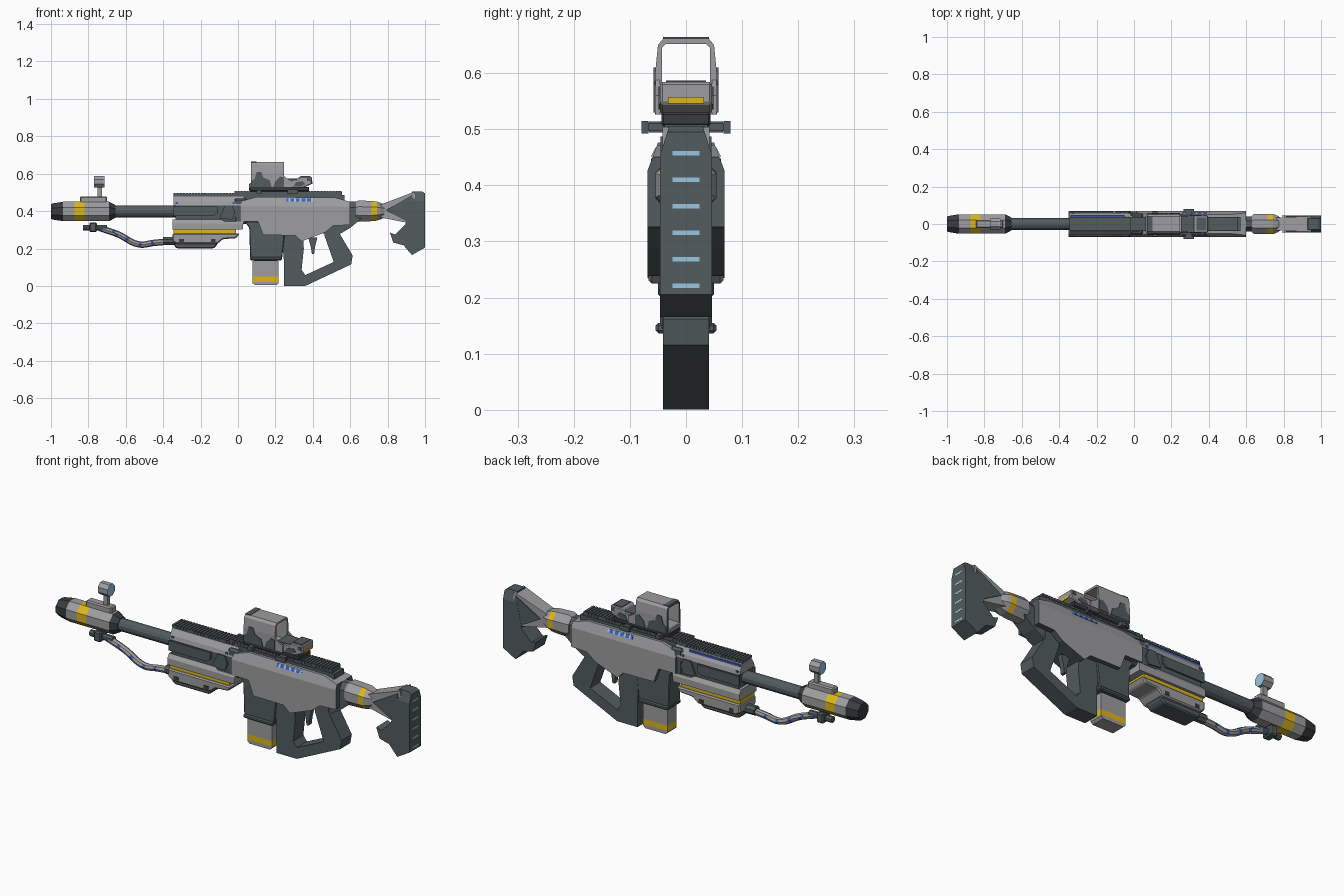
import bpy, bmesh, math

if "Cube" in bpy.data.objects:
    bpy.data.objects.remove(bpy.data.objects["Cube"])


def mat(name, rgb):
    m = bpy.data.materials.new(name)
    m.diffuse_color = (*rgb, 1)
    m.use_nodes = True
    m.node_tree.nodes["Principled BSDF"].inputs["Base Color"].default_value = m.diffuse_color
    return m


GRAY = mat("light gray", (0.34, 0.34, 0.35))
SLATE = mat("dark slate", (0.085, 0.107, 0.112))
BLACK = mat("near black", (0.04, 0.046, 0.05))
YELLOW = mat("yellow", (0.72, 0.47, 0.01))
SKY = mat("light blue", (0.33, 0.56, 0.75))
BLUE = mat("deep blue", (0.05, 0.11, 0.5))


def finish(name, bm, mats, bevel=0):
    bmesh.ops.recalc_face_normals(bm, faces=bm.faces)
    me = bpy.data.meshes.new(name)
    bm.to_mesh(me)
    bm.free()
    ob = bpy.data.objects.new(name, me)
    bpy.context.collection.objects.link(ob)
    for m in mats:
        me.materials.append(m)
    if bevel:
        b = ob.modifiers.new("chamfer", 'BEVEL')
        b.width, b.segments, b.limit_method = bevel, 1, 'ANGLE'
    return ob


def extrude(bm, pts, a, b, axis='y', mi=0):
    """Extrude a 2D outline from a to b: (x, z) along y, or (y, z) along x."""
    P = (lambda p, t: (p[0], t, p[1])) if axis == 'y' else (lambda p, t: (t, p[0], p[1]))
    lo = [bm.verts.new(P(p, a)) for p in pts]
    hi = [bm.verts.new(P(p, b)) for p in pts]
    n = len(pts)
    loops = [lo, hi[::-1]] + [(lo[i], lo[(i + 1) % n], hi[(i + 1) % n], hi[i]) for i in range(n)]
    for vs in loops:
        bm.faces.new(vs).material_index = mi


def prism(name, pts, a, b, m, axis='y', bevel=0):
    bm = bmesh.new()
    extrude(bm, pts, a, b, axis)
    return finish(name, bm, [m], bevel)


def rect(x0, x1, z0, z1):
    return [(x0, z0), (x1, z0), (x1, z1), (x0, z1)]


def box(name, x0, x1, hw, z0, z1, m, bevel=0):
    return prism(name, rect(x0, x1, z0, z1), -hw, hw, m, bevel=bevel)


def plates(name, outlines, y, m, t=0.005):
    """Thin matching plates on both sides."""
    bm = bmesh.new()
    for pts in outlines:
        extrude(bm, pts, y - 0.002, y + t - 0.002)
        extrude(bm, pts, -y + 0.002, -y - t + 0.002)
    return finish(name, bm, [m])


def cut(bm, z):
    bmesh.ops.bisect_plane(bm, geom=bm.verts[:] + bm.edges[:] + bm.faces[:], plane_co=(0, 0, z), plane_no=(0, 0, 1))


def tapered(name, pts, hw, z0, z1, w1, mats, rule=None):
    """Prism whose half width narrows from hw at z0 to w1 at z1."""
    bm = bmesh.new()
    extrude(bm, pts, -hw, hw)
    cut(bm, z0)
    for v in bm.verts:
        if v.co.z > z0:
            v.co.y *= 1 + (w1 / hw - 1) * (v.co.z - z0) / (z1 - z0)
    bmesh.ops.recalc_face_normals(bm, faces=bm.faces)
    bm.normal_update()
    if rule:
        for f in bm.faces:
            f.material_index = rule(f.normal)
    return finish(name, bm, mats)


def loft(name, stations, mats, idx, sides=8):
    """Rings along x given as (x, z, half width y, half height z), one colour per segment."""
    bm = bmesh.new()
    k = 1 / math.cos(math.pi / sides)
    angs = [2 * math.pi * (i + 0.5) / sides for i in range(sides)]
    rings = [[bm.verts.new((x, k * ry * math.cos(a), z + k * rz * math.sin(a))) for a in angs]
             for x, z, ry, rz in stations]
    for s in range(len(rings) - 1):
        for i in range(sides):
            j = (i + 1) % sides
            bm.faces.new((rings[s][i], rings[s][j], rings[s + 1][j], rings[s + 1][i])).material_index = idx[s]
    bm.faces.new(rings[0]).material_index = idx[0]
    bm.faces.new(rings[-1]).material_index = idx[-1]
    return finish(name, bm, mats)


def rail(name, x0, x1, hw, z0, z1, step=0.016):
    """Accessory rail with fine cross slots."""
    bm = bmesh.new()
    extrude(bm, rect(x0, x1, z0, z1 - 0.003), -hw * 0.92, hw * 0.92)
    n = int((x1 - x0) / step)
    s = (x1 - x0) / n
    for i in range(n):
        extrude(bm, rect(x0 + i * s, x0 + (i + 0.7) * s, z1 - 0.014, z1), -hw, hw)
    return finish(name, bm, [SLATE])


# Barrel and muzzle
loft("muzzle", [(-1, .398, .04, .04), (-.985, .398, .044, .044), (-.935, .398, .052, .052),
                (-.875, .398, .052, .052), (-.82, .398, .052, .052), (-.69, .398, .052, .052),
                (-.655, .398, .034, .034)], [BLACK, GRAY, YELLOW], [0, 0, 1, 2, 1, 0])
loft("barrel", [(-.67, .398, .031, .031), (-.3, .398, .031, .031)], [SLATE], [0], 12)
# Front sight
box("front_sight_base", -.845, -.7, .022, .44, .479, GRAY, .006)
box("front_sight_post", -.752, -.728, .01, .45, .545, GRAY)
loft("front_sight_lens", [(-.77, .557, .03, .03), (-.767, .557, .03, .03), (-.718, .557, .03, .03),
                          (-.715, .557, .03, .03)], [SKY, GRAY], [0, 1, 0])
# Hose with clamp and short blue markings
loft("hose_connector", [(-.83, .31, .015, .015), (-.70, .31, .015, .015)], [SLATE], [0])
box("hose_clamp", -.795, -.755, .03, .288, .34, SLATE, .006)
cu = bpy.data.curves.new("hose", 'CURVE')
cu.dimensions, cu.bevel_depth, cu.bevel_resolution, cu.resolution_u = '3D', .017, 2, 6
sp = cu.splines.new('BEZIER')
path = [(-.74, .31), (-.64, .275), (-.53, .222), (-.45, .23), (-.34, .24)]
sp.bezier_points.add(len(path) - 1)
for bp, (x, z) in zip(sp.bezier_points, path):
    bp.co = (x, 0, z)
    bp.handle_left_type = bp.handle_right_type = 'AUTO'
hose = bpy.data.objects.new("hose", cu)
bpy.context.collection.objects.link(hose)
bpy.context.view_layer.objects.active = hose
hose.select_set(True)
bpy.ops.object.convert(target='MESH')
bpy.ops.object.shade_smooth_by_angle()
hose = bpy.context.view_layer.objects.active
hose.data.materials.clear()
hose.data.materials.append(GRAY)
hose.data.materials.append(BLUE)
for p in hose.data.polygons:
    p.material_index = int(abs(p.normal.y) > .7 and int((p.center.x + 1) * 60) % 4 == 0)
loft("hose_socket", [(-.40, .24, .022, .022), (-.33, .24, .022, .022)], [SLATE], [0])

# Upper handguard
prism("handguard_core", [(-.055, .34), (.055, .34), (.058, .43), (-.058, .43)], -.335, .04, SLATE, 'x')
prism("handguard_upper", [(-.06, .43), (.06, .43), (.055, .45), (.036, .478), (-.036, .478), (-.055, .45)],
      -.345, .03, GRAY, 'x')
rail("handguard_rail", -.345, 0, .037, .466, .496)
plates("handguard_side_bar", [[(-.345, .375), (-.13, .375), (-.11, .39), (-.11, .425), (-.345, .425)]],
       .06, SLATE, .009)
plates("handguard_latch", [[(-.10, .36), (-.03, .355), (-.015, .39), (-.03, .43), (-.07, .43)]], .06, SLATE, .008)
plates("handguard_lights", [rect(-.335, -.322, .438, .448), rect(-.03, -.017, .438, .448)], .059, BLUE)
prism("handguard_light_strip", rect(.038, .046, .455, .474), -.34, -.05, BLUE, 'x')
# Lower handguard: two shells with the yellow stripe sunk between them
tapered("handguard_shell_top", [(-.35, .355), (-.35, .302), (.025, .302), (.03, .345), (-.07, .345), (-.09, .355)],
        .069, .335, .355, .056, [GRAY])
box("handguard_stripe", -.346, -.01, .056, .279, .304, YELLOW)
prism("handguard_shell_bottom", [(-.35, .281), (-.35, .24), (-.33, .225), (-.11, .225), (-.08, .25), (-.01, .255),
                                 (.01, .281)], -.067, .067, GRAY, bevel=.006)
prism("handguard_foot", [(-.34, .24), (-.34, .21), (-.325, .2), (-.13, .2), (-.115, .215), (-.1, .245)],
      -.05, .05, SLATE, bevel=.006)
plates("handguard_bolts", [rect(x, x + .025, .235, .252) for x in (-.315, -.145)], .066, BLACK, .005)

# Receiver: gray shells over dark ends and underside
box("receiver_front_frame", -.02, .05, .058, .33, .47, SLATE, .01)
tapered("receiver", [(.025, .455), (.01, .43), (.01, .345), (.107, .345), (.134, .272), (.305, .27),
                     (.34, .238), (.465, .286), (.51, .322), (.6, .326), (.6, .45), (.52, .472), (.1, .476)],
        .069, .425, .476, .05, [GRAY, SLATE], lambda n: 0 if abs(n.y) > .4 or n.z > .5 else 1)
box("receiver_top_block", .03, .57, .038, .46, .487, SLATE)
prism("receiver_lower_rear", [(.48, .33), (.45, .28), (.54, .275), (.6, .31), (.66, .36), (.62, .4)],
      -.04, .04, SLATE)
rail("top_rail", -.02, .555, .038, .478, .508)
bm = bmesh.new()
for s in (1, -1):
    for i in range(14):
        extrude(bm, [(s * .051, .451), (s * .0625, .451), (s * .0545, .467), (s * .045, .467)],
                .26 + i * .01, .27 + i * .01, 'x', int(i % 3 == 1))
finish("receiver_light_strip", bm, [BLUE, SKY])

# Magazine well, magazine, grip frame and trigger
prism("magazine_well", [(.035, .346), (.06, .31), (.065, .15), (.075, .14), (.235, .14), (.25, .28), (.14, .346)],
      -.046, .046, SLATE, bevel=.004)
box("magazine_well_lip", .065, .235, .054, .136, .155, SLATE, .005)
box("magazine_neck", .085, .21, .033, .115, .145, BLACK)
bm = bmesh.new()
extrude(bm, [(.078, .015), (.09, .004), (.205, .004), (.217, .015), (.217, .132), (.078, .132)], -.036, .036)
cut(bm, .022)
cut(bm, .05)
for f in bm.faces:
    f.material_index = int(.022 < f.calc_center_median().z < .05)
finish("magazine", bm, [GRAY, YELLOW])
prism("grip_frame", [(.23, .3), (.245, .14), (.245, .0), (.36, .0), (.605, .115), (.613, .162), (.54, .285),
                     (.54, .32), (.46, .32), (.462, .27), (.512, .128), (.36, .058), (.34, .085), (.352, .2),
                     (.345, .3)], -.041, .041, SLATE)
prism("trigger", [(.375, .26), (.39, .205), (.395, .17), (.407, .172), (.412, .21), (.425, .26)], -.012, .012, SLATE)

# Stock
loft("stock_neck", [(.59, .395, .04, .055), (.64, .4, .04, .05)], [SLATE], [0])
collar = loft("stock_collar", [(.63, .4, .045, .05), (.645, .4, .054, .057), (.715, .4, .054, .054),
                               (.743, .4, .054, .051), (.76, .4, .048, .045), (.785, .4, .034, .035)],
              [GRAY, YELLOW], [0, 0, 1, 0, 0])
for p in collar.data.polygons:
    if abs(p.normal.z) > .9:
        p.material_index = 0
loft("stock_arm", [(.76, .4, .034, .034), (.945, .417, .042, .087)], [GRAY], [0], 4)
plates("stock_arm_side_panel", [[(.79, .405), (.932, .487), (.932, .37), (.90, .345)]], .042, SLATE)
tapered("butt_plate", [(.93, .505), (.985, .505), (1, .495), (1, .205), (.93, .165), (.885, .217), (.83, .232),
                       (.812, .285), (.84, .275), (.895, .33)], .046, .455, .505, .03, [SLATE])
bm = bmesh.new()
for i in range(6):
    z = .221 + i * .0472
    extrude(bm, rect(-.024, .024, z - .004, z + .004), .996, 1.0006, 'x')
finish("butt_plate_marks", bm, [SKY])

# Optic
box("optic_mount", .06, .38, .044, .505, .53, BLACK, .004)
bm = bmesh.new()
extrude(bm, rect(.10, .125, .494, .514), -.066, .066)
extrude(bm, rect(.275, .31, .497, .511), -.079, .079)
for s in (1, -1):
    extrude(bm, rect(.265, .32, .492, .515), s * .067, s * .079)
finish("optic_mount_knobs", bm, [SLATE])
prism("optic_body", [(.06, .526), (.06, .55), (.28, .55), (.29, .57), (.32, .57), (.328, .584), (.395, .584),
                     (.395, .545), (.35, .526)], -.046, .046, GRAY, bevel=.004)
box("optic_body_top", .25, .326, .041, .555, .573, SLATE)
box("optic_lens_top", .335, .385, .036, .58, .587, SLATE)
hood = prism("optic_hood", [(-.055, .526), (-.055, .6), (-.05, .65), (-.04, .662), (.04, .662), (.05, .65),
                            (.055, .6), (.055, .526), (.043, .526), (.043, .645), (.036, .652), (-.036, .652),
                            (-.043, .645), (-.043, .526)], .07, .247, GRAY, 'x')
hood.data.materials.append(SLATE)
for p in hood.data.polygons:
    p.material_index = int(p.normal.x < -.9)
plates("optic_cheek", [[(.245, .526), (.245, .59), (.26, .575), (.29, .56), (.29, .526)]], .048, GRAY, .008)
plates("optic_dark_patches", [[(.072, .53), (.072, .56), (.09, .575), (.10, .61), (.125, .61), (.135, .58),
                               (.17, .565), (.18, .53)],
                              [(.19, .53), (.2, .56), (.225, .585), (.246, .58), (.246, .53)]], .055, SLATE)
box("optic_hood_band", .07, .098, .041, .655, .664, SLATE)
plates("optic_rear_patches", [[(.30, .535), (.31, .555), (.345, .56), (.36, .545), (.34, .535)],
                              [(.37, .56), (.37, .576), (.385, .576), (.388, .56)]], .046, SLATE)
prism("optic_rear_stripe", rect(-.032, .032, .546, .557), .392, .398, YELLOW, 'x')
